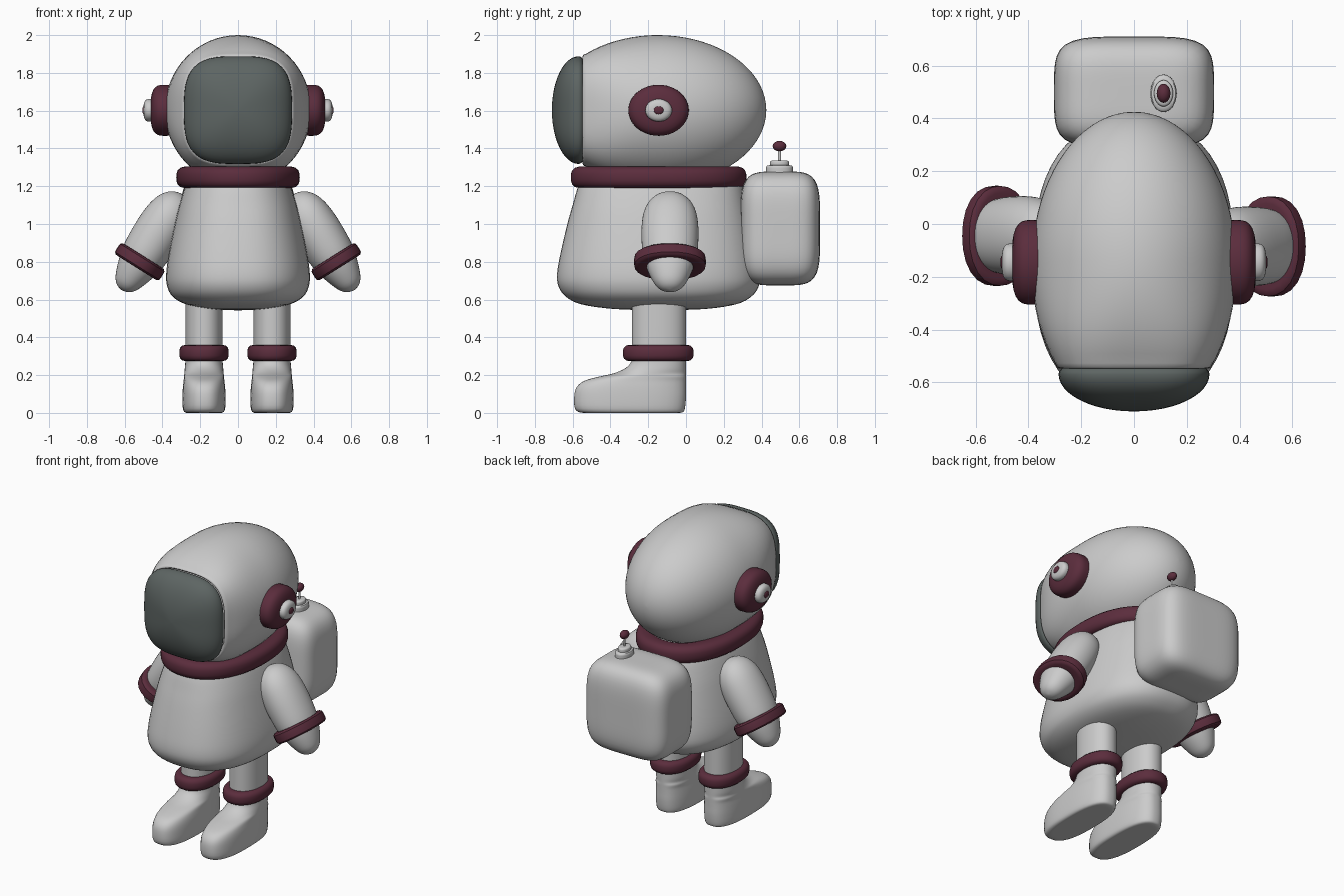
import bpy, bmesh, math
from mathutils import Matrix, Vector

if "Cube" in bpy.data.objects:
    bpy.data.objects.remove(bpy.data.objects["Cube"])


def material(name, rgb):
    m = bpy.data.materials.new(name)
    m.diffuse_color = (*rgb, 1)
    m.use_nodes = True
    m.node_tree.nodes["Principled BSDF"].inputs["Base Color"].default_value = m.diffuse_color
    return m


MAROON = material("maroon", (0.105, 0.026, 0.046))
GLASS = material("dark_glass", (0.11, 0.13, 0.125))


def place(x, y, z, axis='Y', angle=0.0):
    return Matrix.Translation((x, y, z)) @ Matrix.Rotation(angle, 4, axis)


def spline(rows, steps):
    """Catmull-Rom through the rows of section values."""
    out = []
    for i in range(len(rows) - 1):
        p = [Vector(rows[max(0, min(len(rows) - 1, i + k))]) for k in (-1, 0, 1, 2)]
        for j in range(steps):
            t = j / steps
            out.append(tuple(0.5 * (2 * p[1] + (p[2] - p[0]) * t
                                    + (2 * p[0] - 5 * p[1] + 4 * p[2] - p[3]) * t * t
                                    + (3 * p[1] - p[0] - 3 * p[2] + p[3]) * t ** 3)))
    return out + [tuple(rows[-1])]


def loft(name, rows, matrix, mat=None, closed=False, segs=48, angle=40):
    """Skin superellipse sections (height, centre y, radius x, radius y, exponent)."""
    bm = bmesh.new()
    rings = []
    for t, cy, rx, ry, n in rows:
        ring = []
        for k in range(segs):
            a = 2 * math.pi * k / segs
            c, s = math.cos(a), math.sin(a)
            r = (abs(c) ** n + abs(s) ** n) ** (-1 / n)
            ring.append(bm.verts.new(matrix @ Vector((rx * r * c, cy + ry * r * s, t))))
        rings.append(ring)
    pairs = list(zip(rings, rings[1:]))
    if closed:
        pairs.append((rings[-1], rings[0]))
    for a, b in pairs:
        for k in range(segs):
            j = (k + 1) % segs
            bm.faces.new((a[k], a[j], b[j], b[k]))
    if not closed:
        for ring, row in ((rings[0], rows[0]), (rings[-1], rows[-1])):
            tip = bm.verts.new(matrix @ Vector((0, row[1], row[0])))
            for k in range(segs):
                bm.faces.new((ring[k], ring[(k + 1) % segs], tip))
    bmesh.ops.recalc_face_normals(bm, faces=bm.faces)
    me = bpy.data.meshes.new(name)
    bm.to_mesh(me)
    bm.free()
    ob = bpy.data.objects.new(name, me)
    bpy.context.collection.objects.link(ob)
    if mat:
        me.materials.append(mat)
    bpy.ops.object.select_all(action='DESELECT')
    ob.select_set(True)
    bpy.context.view_layer.objects.active = ob
    bpy.ops.object.shade_smooth_by_angle(angle=math.radians(angle))
    return ob


def band(name, rx, ry, thick, half_h, matrix, n=2.0, square=3.0, segs=48):
    """Closed ring with outer radii rx, ry and a rounded-square section."""
    rows = []
    for k in range(20):
        a = 2 * math.pi * k / 20
        c, s = math.cos(a), math.sin(a)
        r = (abs(c) ** square + abs(s) ** square) ** (-1 / square)
        d = thick * (r * c - 1)
        rows.append((half_h * r * s, 0, rx + d, ry + d, n))
    return loft(name, rows, matrix, MAROON, True, segs)


def pill(name, rx, ry, h0, h1, matrix, mat=None, n=2.0, e=2.0, segs=48, steps=20):
    """Superellipsoid between heights h0 and h1."""
    rows = []
    for k in range(steps + 1):
        a = math.pi * (0.004 + 0.992 * k / steps)
        c, s = math.cos(a), math.sin(a)
        r = (abs(c) ** e + s ** e) ** (-1 / e)
        rows.append(((h0 + h1) / 2 - (h1 - h0) / 2 * r * c, 0, rx * r * s, ry * r * s, n))
    return loft(name, rows, matrix, mat, False, segs)


# helmet: ellipsoid that squares off towards a rolled front opening
front = place(0, 0, 1.603, 'X', math.pi / 2)
rows = []
for k in range(29):
    a = math.radians(0.5 + 130.5 * k / 28)
    t = 0.15 - 0.575 * math.cos(a)
    f = max(0, (t - 0.15) / 0.38)
    rows.append((t, 0, 0.387 * math.sin(a) + 0.008 * f, 0.397 * math.sin(a), 2 + 1.1 * f * f))
rows += [(0.543, 0, 0.292, 0.293, 3.1), (0.547, 0, 0.284, 0.285, 3.1),
         (0.541, 0, 0.276, 0.277, 3.1), (0.515, 0, 0.268, 0.269, 3.1), (0.51, 0, 0.02, 0.02, 3.1)]
loft("helmet", rows, front, segs=64, angle=60)

# visor lens
rows = []
for k in range(25):
    a = math.radians(2 + 177.5 * k / 24)
    depth = 0.07 if a < math.pi / 2 else 0.142
    rows.append((0.568 - depth * math.cos(a), 0, 0.286 * math.sin(a), 0.285 * math.sin(a), 3.2))
loft("visor", rows, front, GLASS, segs=64)

# torso and collar
torso = [(0.543, -0.14, 0.01, 0.01, 2.4), (0.55, -0.14, 0.15, 0.24, 2.4),
         (0.575, -0.145, 0.275, 0.41, 2.5), (0.615, -0.145, 0.345, 0.49, 2.5),
         (0.67, -0.145, 0.375, 0.53, 2.5), (0.74, -0.145, 0.38, 0.537, 2.5),
         (0.85, -0.143, 0.365, 0.52, 2.5), (1.0, -0.14, 0.335, 0.488, 2.5),
         (1.1, -0.138, 0.311, 0.462, 2.5), (1.2, -0.135, 0.28, 0.435, 2.4),
         (1.25, -0.135, 0.25, 0.40, 2.4)]
loft("torso", spline(torso, 4), place(0, 0, 0), segs=64)
band("collar", 0.327, 0.465, 0.06, 0.057, place(0, -0.145, 1.247), 2.2, 2.8, 64)

for s, side in ((1, "right"), (-1, "left")):
    # ear pieces
    ear = place(0, -0.145, 1.602, 'Y', s * math.pi / 2)
    pill(f"{side}_ear_pad", 0.135, 0.16, 0.31, 0.463, ear, MAROON, e=3.2)
    pill(f"{side}_ear_knob", 0.06, 0.071, 0.42, 0.5, ear, e=3.5, segs=32)
    pill(f"{side}_ear_button", 0.024, 0.029, 0.47, 0.506, ear, MAROON, e=3, segs=24, steps=12)

    # arm with tapered hand, and wrist cuff
    wrist = place(s * 0.52, -0.085 if s > 0 else -0.045, 0.8, 'Y', -s * 0.56)
    arm = [(-0.178, 0.03), (-0.168, 0.28), (-0.14, 0.5), (-0.09, 0.68), (-0.03, 0.83),
           (0.04, 0.95), (0.13, 1.0), (0.22, 1.0), (0.3, 0.93), (0.36, 0.76),
           (0.4, 0.5), (0.418, 0.22), (0.422, 0.02)]
    loft(f"{side}_arm", spline([(t, 0, 0.127 * r, 0.15 * r, 2.1) for t, r in arm], 3), wrist)
    band(f"{side}_cuff", 0.14, 0.19, 0.04, 0.036, wrist, 2.2, 5, 24)

    # boot and leg in one skin: height, toe y, heel y, half width
    boot = [(0.006, -0.50, -0.07, 0.075), (0.008, -0.56, -0.02, 0.1), (0.03, -0.588, -0.006, 0.112),
            (0.09, -0.592, 0, 0.114), (0.14, -0.58, 0, 0.112), (0.175, -0.54, 0, 0.108),
            (0.198, -0.46, 0, 0.106), (0.215, -0.385, 0, 0.104), (0.24, -0.325, 0, 0.102),
            (0.275, -0.291, 0, 0.099), (0.33, -0.287, 0, 0.098), (0.5, -0.287, 0, 0.098),
            (0.64, -0.287, 0, 0.098)]
    rows = [(z, (f + b) / 2, w, (b - f) / 2, 2.6 if z < 0.21 else 2.2) for z, f, b, w in boot]
    loft(f"{side}_leg_and_boot", spline(rows, 3), place(s * 0.18, 0, -0.006), angle=70)
    band(f"{side}_ankle_band", 0.131, 0.187, 0.045, 0.043, place(s * 0.18, -0.147, 0.317), 2.2, 3)

# backpack
pill("backpack", 0.303, 0.211, 0.675, 1.278, place(0, 0.499, 0), n=4.5, e=4.5, segs=64, steps=40)

# antenna
top = place(0.112, 0.495, 0)
pill("antenna_base", 0.05, 0.071, 1.25, 1.312, top, e=7, segs=32)
pill("antenna_step", 0.036, 0.05, 1.29, 1.337, top, e=6, segs=32)
pill("antenna_stem", 0.006, 0.008, 1.32, 1.4, top, e=8, segs=16, steps=10)
pill("antenna_tip", 0.026, 0.036, 1.385, 1.44, top, MAROON, segs=24, steps=14)
